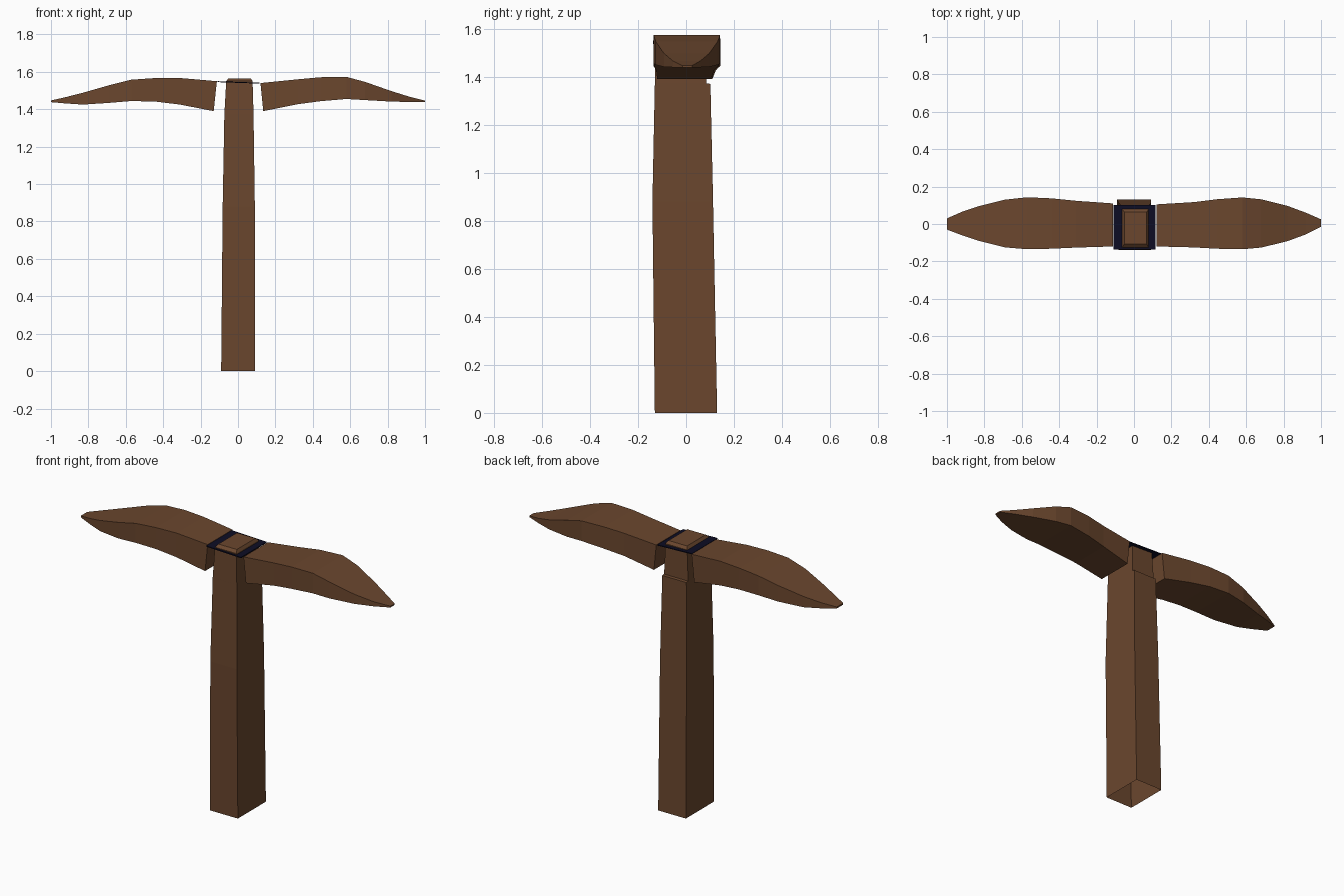
import bpy, bmesh


def material(name, rgb):
    m = bpy.data.materials.new(name)
    m.diffuse_color = (*rgb, 1)
    return m


WOOD = material("brown wood", (0.145, 0.062, 0.027))
NAVY = material("dark navy", (0.004, 0.004, 0.018))


def loft(name, rings, mat, cap_start=True, cap_end=True):
    """Skin a list of four-cornered rings into one flat-shaded object."""
    bm = bmesh.new()
    loops = [[bm.verts.new(p) for p in ring] for ring in rings]
    for a, b in zip(loops, loops[1:]):
        for i in range(4):
            j = (i + 1) % 4
            bm.faces.new((a[i], a[j], b[j], b[i]))
    if cap_start:
        bm.faces.new(loops[0][::-1])
    if cap_end:
        bm.faces.new(loops[-1])
    bmesh.ops.recalc_face_normals(bm, faces=bm.faces)
    mesh = bpy.data.meshes.new(name)
    bm.to_mesh(mesh)
    bm.free()
    mesh.materials.append(mat)
    obj = bpy.data.objects.new(name, mesh)
    bpy.context.collection.objects.link(obj)
    return obj


def level(z, x0, x1, y0, y1):
    return [(x0, y0, z), (x1, y0, z), (x1, y1, z), (x0, y1, z)]


# Handle: tapered square shaft, open underneath, stepped at the back, bevelled top
loft("handle", [
    level(0.00, -0.09, 0.09, -0.13, 0.13),
    level(0.88, -0.082, 0.09, -0.14, 0.113),
    level(1.37, -0.073, 0.083, -0.13, 0.102),
    level(1.372, -0.073, 0.083, -0.13, 0.085),
    level(1.55, -0.063, 0.078, -0.125, 0.08),
    level(1.565, -0.052, 0.068, -0.108, 0.065),
], WOOD, cap_start=False)


# Blades: rectangular section; each station is x top, z top, x bottom, z bottom, y min, y max
def blade(name, stations):
    loft(name, [[(xb, y0, zb), (xb, y1, zb), (xt, y1, zt), (xt, y0, zt)]
                for xt, zt, xb, zb, y0, y1 in stations], WOOD)


blade("right_blade", [
    (0.12, 1.540, 0.135, 1.390, -0.12, 0.105),
    (0.32, 1.560, 0.32, 1.427, -0.125, 0.117),
    (0.44, 1.571, 0.44, 1.443, -0.132, 0.132),
    (0.58, 1.573, 0.58, 1.455, -0.135, 0.142),
    (0.68, 1.546, 0.68, 1.449, -0.126, 0.132),
    (0.82, 1.497, 0.82, 1.441, -0.092, 0.097),
    (0.92, 1.466, 0.92, 1.439, -0.055, 0.06),
    (1.00, 1.446, 1.00, 1.438, -0.015, 0.025),
])
blade("left_blade", [
    (-0.113, 1.550, -0.13, 1.390, -0.12, 0.11),
    (-0.31, 1.567, -0.31, 1.425, -0.126, 0.124),
    (-0.44, 1.567, -0.44, 1.441, -0.132, 0.137),
    (-0.57, 1.558, -0.57, 1.444, -0.135, 0.143),
    (-0.69, 1.528, -0.69, 1.434, -0.125, 0.13),
    (-0.83, 1.488, -0.83, 1.425, -0.09, 0.095),
    (-0.92, 1.465, -0.92, 1.431, -0.06, 0.065),
    (-1.00, 1.447, -1.00, 1.438, -0.03, 0.03),
])

# Collar: thin dark plate around the top of the handle, tipped slightly to the right
collar = [[(-0.11, -0.137, z + 0.004), (0.115, -0.137, z - 0.004),
           (0.115, 0.102, z - 0.004), (-0.11, 0.102, z + 0.004)]
          for z in (1.541, 1.546)]
loft("collar_plate", collar, NAVY)
